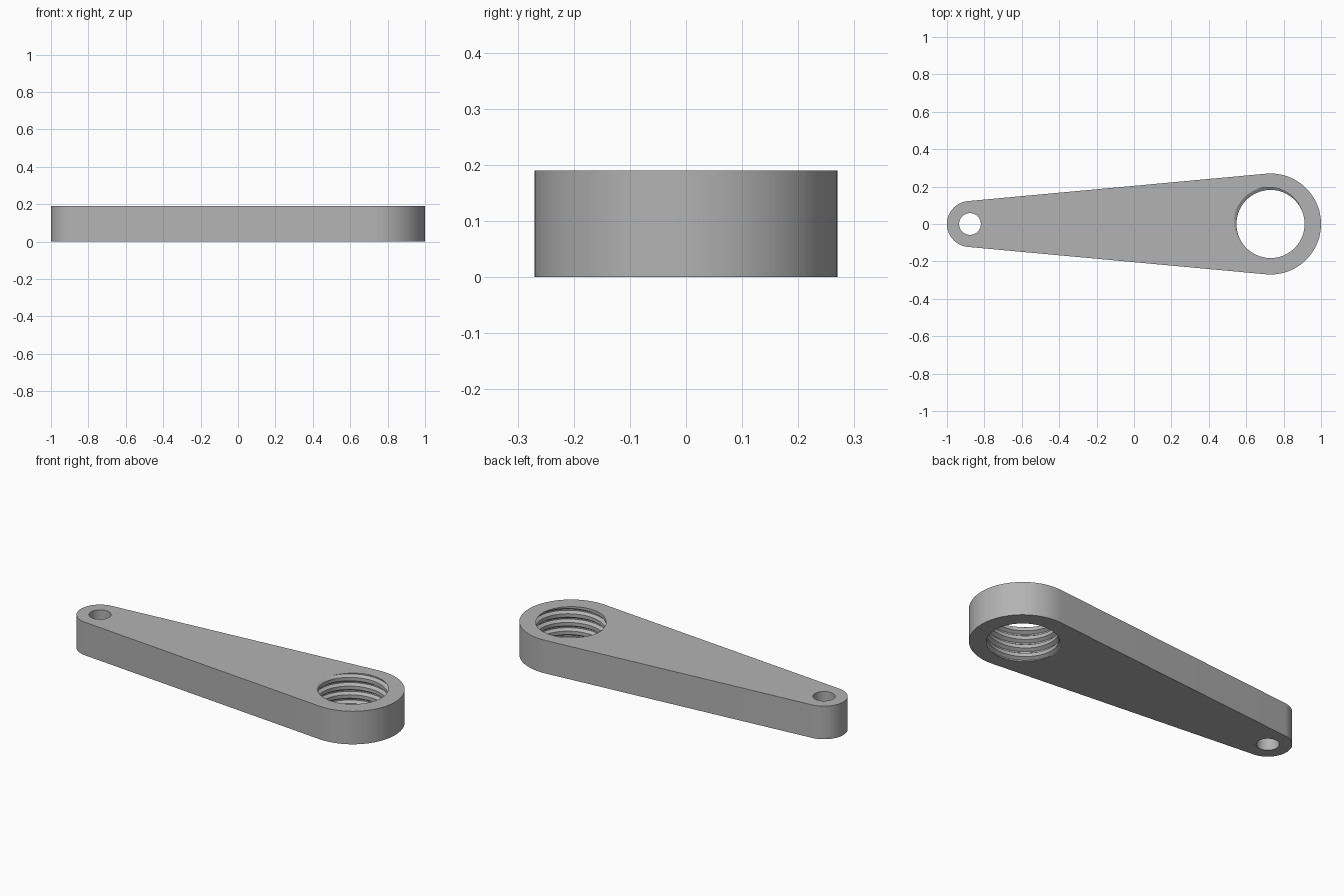
import bpy, bmesh, math

cube = bpy.data.objects.get("Cube")
if cube:
    bpy.data.objects.remove(cube, do_unlink=True)

HEIGHT = 0.19
BIG_X, BIG_R = 0.73, 0.27
SMALL_X, SMALL_R, PIN_R = -0.877, 0.123, 0.058
BORE_R, GROOVE_R, PITCH = 0.182, 0.2, 0.05
SEGMENTS = 96
GROOVE_PHASE = HEIGHT - PITCH * 0.37
# One thread turn: (offset in pitches from the groove centre, radius)
THREAD = [(-0.5, BORE_R), (-0.3, BORE_R), (-0.07, GROOVE_R),
          (0.07, GROOVE_R), (0.3, BORE_R), (0.5, BORE_R)]

bm = bmesh.new()


def arc(cx, radius, start, end, steps):
    angles = [start + (end - start) * i / steps for i in range(steps + 1)]
    return [(cx + radius * math.cos(a), radius * math.sin(a)) for a in angles]


def wall(points):
    """Closed vertical wall through a list of plan points."""
    low, high = ([bm.verts.new((x, y, z)) for x, y in points] for z in (0, HEIGHT))
    for i in range(len(points)):
        j = (i + 1) % len(points)
        bm.faces.new((low[i], low[j], high[j], high[i]))


def thread_radius(z, turn):
    phase = ((z - GROOVE_PHASE) / PITCH - turn + 0.5) % 1 - 0.5
    for (a, ra), (b, rb) in zip(THREAD, THREAD[1:]):
        if phase <= b:
            return ra + (rb - ra) * (phase - a) / (b - a)
    return BORE_R


# Tapered outline: two arcs joined by their common tangents
tangent = math.acos((SMALL_R - BIG_R) / (BIG_X - SMALL_X))
outline = arc(BIG_X, BIG_R, -tangent, tangent, 48)
outline += arc(SMALL_X, SMALL_R, tangent, 2 * math.pi - tangent, 40)
wall(outline)

# Plain pin hole
wall(arc(SMALL_X, PIN_R, 0, 2 * math.pi, 48)[:-1])

# Threaded bore: helical profile clipped at both faces
columns = []
for i in range(SEGMENTS + 1):
    turn = i / SEGMENTS
    angle = turn * 2 * math.pi
    column = []
    for k in range(-6, 3):
        for offset, _ in THREAD[:-1]:
            z = GROOVE_PHASE + PITCH * (k + offset + turn)
            z = min(max(z, 0), HEIGHT)
            r = thread_radius(z, turn)
            column.append(bm.verts.new((BIG_X + r * math.cos(angle), r * math.sin(angle), z)))
    columns.append(column)
for left, right in zip(columns, columns[1:]):
    for j in range(len(left) - 1):
        bm.faces.new((left[j], right[j], right[j + 1], left[j + 1]))
bmesh.ops.remove_doubles(bm, verts=bm.verts[:], dist=0.00005)
bmesh.ops.dissolve_degenerate(bm, edges=bm.edges[:], dist=0.00005)

# Flat top and bottom faces around the holes
for level in (0, HEIGHT):
    rim = [e for e in bm.edges if e.is_boundary
           and all(abs(v.co.z - level) < 0.0001 for v in e.verts)]
    bmesh.ops.triangle_fill(bm, edges=rim, use_beauty=True, normal=(0, 0, 1))
bmesh.ops.recalc_face_normals(bm, faces=bm.faces[:])

mesh = bpy.data.meshes.new("lever_arm")
bm.to_mesh(mesh)
bm.free()
arm = bpy.data.objects.new("lever_arm", mesh)
bpy.context.collection.objects.link(arm)

# Plain grey metal
grey = bpy.data.materials.new("grey_metal")
grey.use_nodes = True
colour = (0.45, 0.45, 0.45, 1)
grey.diffuse_color = colour
grey.node_tree.nodes["Principled BSDF"].inputs["Base Color"].default_value = colour
mesh.materials.append(grey)

bpy.context.view_layer.objects.active = arm
arm.select_set(True)
bpy.ops.object.shade_smooth_by_angle(angle=math.radians(30))
